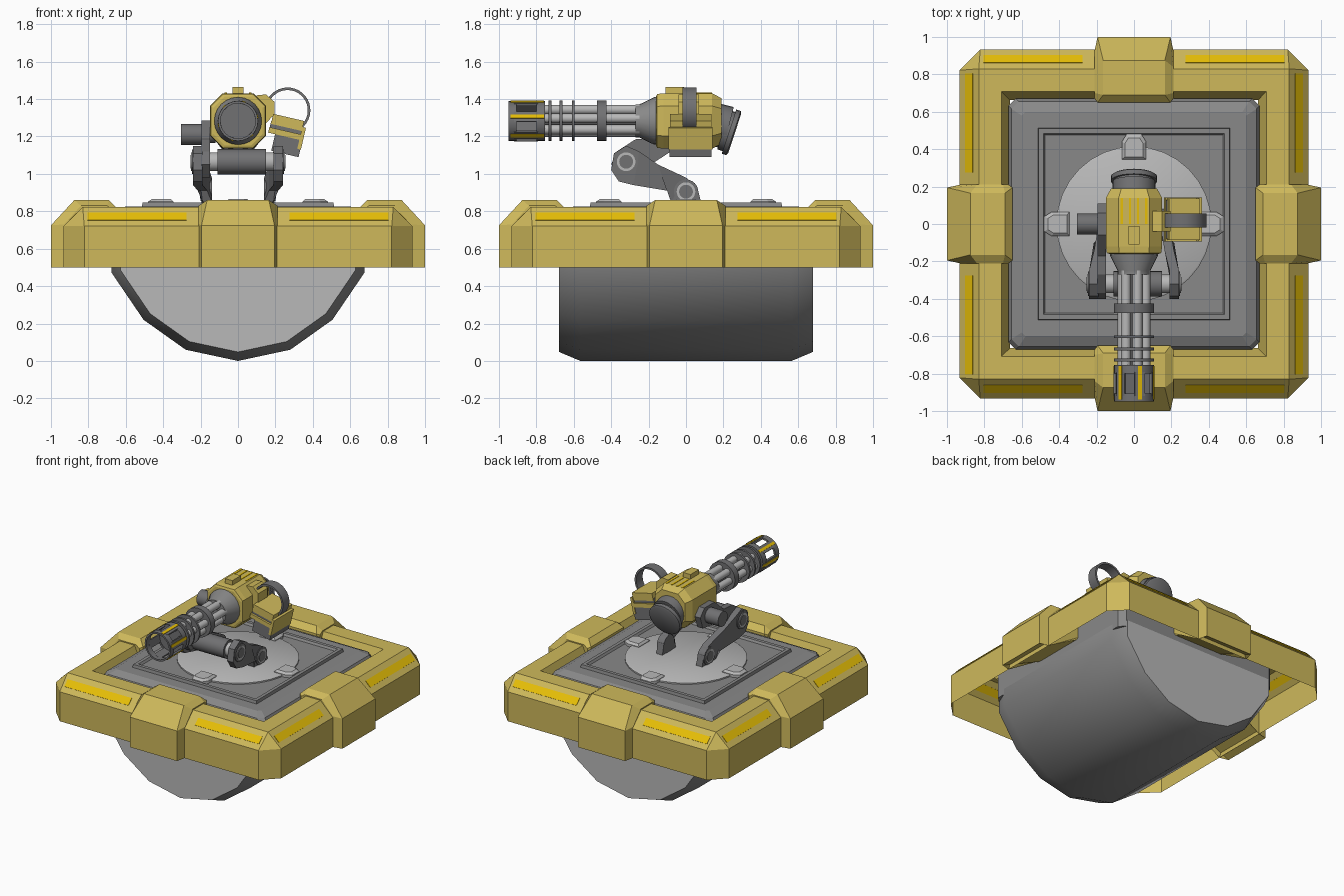
import bpy, bmesh, math
from mathutils import Vector, Matrix

if "Cube" in bpy.data.objects:
    bpy.data.objects.remove(bpy.data.objects["Cube"])


def material(name, rgb):
    m = bpy.data.materials.new(name)
    m.diffuse_color = (*rgb, 1)
    m.use_nodes = True
    m.node_tree.nodes["Principled BSDF"].inputs["Base Color"].default_value = m.diffuse_color
    return m


GOLD = material("dull gold", (0.62, 0.485, 0.105))
YELLOW = material("bright yellow", (0.80, 0.52, 0.002))
LIGHT = material("light grey", (0.48, 0.48, 0.48))
MID = material("mid grey", (0.25, 0.25, 0.25))
DARK = material("dark grey", (0.165, 0.165, 0.17))
smooth = []


def loft(name, rings, mat, caps=(True, True)):
    """Skin a list of equal-length closed rings of points."""
    bm = bmesh.new()
    vs = [[bm.verts.new(p) for p in r] for r in rings]
    n = len(rings[0])
    for a, b in zip(vs, vs[1:]):
        for i in range(n):
            j = (i + 1) % n
            bm.faces.new((a[i], a[j], b[j], b[i]))
    if caps[0]:
        bm.faces.new(vs[0])
    if caps[1]:
        bm.faces.new(vs[-1])
    bmesh.ops.remove_doubles(bm, verts=bm.verts, dist=1e-5)
    bmesh.ops.recalc_face_normals(bm, faces=bm.faces)
    me = bpy.data.meshes.new(name)
    bm.to_mesh(me)
    bm.free()
    me.materials.append(mat)
    ob = bpy.data.objects.new(name, me)
    bpy.context.collection.objects.link(ob)
    return ob


def box(name, c, s, mat, rot=(0, 0, 0)):
    x, y, z = (v / 2 for v in s)
    ob = loft(name, [[(-x, -y, k), (x, -y, k), (x, y, k), (-x, y, k)] for k in (-z, z)], mat)
    ob.location, ob.rotation_euler = c, rot
    return ob


def lathe(name, origin, axis, profile, mat, n=24, caps=True, phase=0.0):
    """Turn (distance, radius) pairs around an axis."""
    q = Vector(axis).to_track_quat('Z', 'Y')
    o = Vector(origin)
    rings = [[o + q @ Vector((r * math.cos(phase + math.tau * i / n), r * math.sin(phase + math.tau * i / n), d))
              for i in range(n)] for d, r in profile]
    ob = loft(name, rings, mat, (caps, caps))
    smooth.append(ob)
    return ob


def square(s, z, c):
    """Square ring with half size s and corner cut c."""
    k = s - c
    return [(s, -k, z), (s, k, z), (k, s, z), (-k, s, z), (-s, k, z), (-s, -k, z), (-k, -s, z), (k, -s, z)]


# --- Hull drum with chamfered, light end faces
half = [(0, 0), (.28, .06), (.505, .22), (.675, .47), (.675, .6)]
profile = half + [(-x, z) for x, z in reversed(half[1:])]


def hull_ring(y, s):
    return [(x * s, y, .68 + (z - .68) * s) for x, z in profile]


hull = loft("hull_drum", [hull_ring(-.678, .93), hull_ring(-.565, 1), hull_ring(.565, 1), hull_ring(.678, .93)], MID)
hull.data.materials.append(LIGHT)
for p in hull.data.polygons:
    if abs(p.normal.y) > .95:
        p.material_index = 1
smooth.append(hull)

# --- Deck, raised tray rim, turntable
loft("deck", [square(.672, .56, .04), square(.672, .765, .04), square(.655, .80, .04), square(.60, .826, .02)], MID)
loft("tray_rim", [square(.515, .82, 0), square(.51, .848, 0), square(.485, .848, 0), square(.475, .832, 0)], MID, (False, True))
lathe("turntable", (0, 0, .82), (0, 0, 1), [(0, .415), (.022, .415), (.028, .405)], LIGHT, 32)
base_clip = [(.04, .48), (.065, .44), (.065, .345), (-.065, .345), (-.065, .44), (-.04, .48)]
for i in range(4):
    r = Matrix.Rotation(i * math.pi / 2, 3, 'Z')
    loft(f"turntable_clip_{i}", [[r @ Vector((x * s, .40 + (y - .40) * s, z)) for x, y in base_clip]
                                 for s, z in ((1, .83), (1, .852), (.75, .866))], LIGHT)

# --- Outer frame: open shell with cut corners
loft("outer_frame", [square(.932, .5, .11), square(.932, .72, .11), square(.83, .822, 0),
                     square(.708, .822, 0), square(.664, .72, 0)], GOLD, (False, False))

# --- Clamps and bright stripes on the four sides
clamp = [(1.0, .5, .195), (1.0, .725, .195), (.875, .86, .165), (.69, .86, .165), (.65, .82, .195), (.65, .66, .195)]
inner = [(.93, .5, .21), (.93, .73, .21), (.84, .83, .21), (.70, .83, .21), (.67, .81, .21), (.67, .66, .21)]
for i in range(4):
    r = Matrix.Rotation(i * math.pi / 2, 3, 'Z')
    rings = [[r @ Vector((k * w, y, z)) for y, z, w in prof]
             for k, prof in ((-1, inner), (-1, clamp), (1, clamp), (1, inner))]
    loft(f"frame_clamp_{i}", rings, GOLD)
    for k in (-1, 1):
        c = r @ Vector((k * .54, .881, .771))
        box(f"frame_stripe_{i}_{k}", c, (.53, .056, .006), YELLOW,
            (Matrix.Rotation(i * math.pi / 2, 3, 'Z') @ Matrix.Rotation(-math.pi / 4, 3, 'X')).to_euler())

# --- Lower arms: (top y, top z, bottom y, bottom z, inner x)
stations = [(-.385, 1.11, -.40, 1.02, .19), (-.32, 1.15, -.36, .96, .19), (-.25, 1.12, -.28, .94, .19),
            (-.15, 1.05, -.10, .91, .165), (0, .98, -.08, .85, .14), (.06, .93, .08, .85, .14)]
for side, k in (("left", -1), ("right", 1)):
    loft(f"lower_arm_{side}", [[(k * x, a, b), (k * (x + .05), a, b), (k * (x + .05), c, d), (k * x, c, d)]
                               for a, b, c, d, x in stations], DARK)
    for part, x, y, z in (("foot", .14, 0, .905), ("elbow", .19, -.32, 1.065)):
        lathe(f"{part}_hub_{side}", (k * x, y, z), (k, 0, 0), [(0, .065), (.056, .065)], DARK)
        lathe(f"{part}_ring_{side}", (k * x, y, z), (k, 0, 0), [(.05, .05), (.06, .05)], LIGHT)
        lathe(f"{part}_pin_{side}", (k * x, y, z), (k, 0, 0), [(.05, .037), (.063, .037)], DARK)

# --- Elbow axle, upper arm and motor
lathe("elbow_axle", (-.2, -.32, 1.065), (1, 0, 0), [(.09, .068), (.35, .068)], DARK)
lathe("elbow_axle_shaft", (-.2, -.32, 1.065), (1, 0, 0), [(0, .05), (.40, .05)], LIGHT)
upper = [(-.40, 1.05), (-.37, 1.12), (-.27, 1.185), (-.17, 1.19), (-.06, 1.285), (.06, 1.285),
         (.11, 1.23), (.08, 1.14), (-.08, 1.12), (-.25, 1.01), (-.34, .98)]
loft("upper_arm", [[(x, y, z) for y, z in upper] for x in (-.195, -.15)], DARK)
lathe("arm_motor", (-.12, 0, 1.21), (-1, 0, 0), [(0, .045), (.07, .045), (.07, .056), (.185, .056)], DARK)

# --- Gun body, sight, top stripes
AX = 1.283


def octagon(y, s):
    w, h, c = .15 * s, .148 * s, .068 * s
    pts = [(w, h - c), (w - c, h), (c - w, h), (-w, h - c), (-w, c - h), (c - w, -h), (w - c, -h), (w, c - h)]
    return [(x, y, AX + z) for x, z in pts]


loft("gun_body", [octagon(y, s) for y, s in ((-.16, .88), (-.155, .97), (-.12, 1), (.14, 1), (.19, .82))], GOLD)
box("sight", (0, -.06, 1.44), (.06, .10, .05), GOLD)
for i, x in enumerate((-.065, -.022, .022, .065)):
    box(f"body_stripe_{i}", (x, .07, 1.431), (.012, .14, .006), YELLOW)

# --- Tilted rear cap
lathe("rear_neck", (0, .15, 1.265), (0, 1, -.25), [(0, .115), (.08, .115)], DARK)
lathe("rear_cap", (0, .230, 1.226), (0, 1, -.33), [(-.03, .11), (0, .11), (0, .124), (.025, .124), (.032, .112)], DARK)

# --- Barrel cluster along -y
lathe("barrel_cone", (0, -.15, AX), (0, -1, 0), [(0, .127), (.02, .127), (.10, .088), (.12, .088)], MID)
lathe("barrel_core", (0, -.2, AX), (0, -1, 0), [(0, .03), (.58, .03)], DARK, 12)
for name, y, t in (("clamp", -.425, .05), ("ring_a", -.595, .015), ("ring_b", -.66, .015), ("ring_c", -.72, .015)):
    lathe(f"barrel_{name}", (0, y, AX), (0, -1, 0), [(0, .108), (t, .108)], DARK)
for i in range(6):
    a = math.radians(13 + 60 * i)
    u = Vector((math.cos(a), 0, math.sin(a)))
    o = Vector((0, 0, AX))
    lathe(f"barrel_{i}", o + u * .063 + Vector((0, -.22, 0)), (0, -1, 0), [(0, .026), (.56, .026)], LIGHT, 12)
    box(f"muzzle_bar_{i}", o + u * .099 + Vector((0, -.855, 0)), (.014, .13, .056), DARK, (0, -a, 0))
    box(f"muzzle_stripe_{i}", o + u * .107 + Vector((0, -.848, 0)), (.006, .18, .02), YELLOW, (0, -a, 0))

# --- Slotted muzzle drum end rings
for name, y0, y1 in (("front", -.905, -.95), ("rear", -.755, -.80)):
    t = y0 - y1
    lathe(f"muzzle_ring_{name}", (0, y0, AX), (0, -1, 0),
          [(0, .107), (t, .107), (t, .094), (0, .094), (0, .107)], DARK, 24, False)
lathe("muzzle_back_plate", (0, -.755, AX), (0, -1, 0), [(0, .1), (.04, .1)], DARK)

# --- Magazine on the right side, tilted
tilt = (0, math.radians(13), 0)
box("magazine_lid", (.265, .025, 1.275), (.17, .22, .055), GOLD, tilt)
box("magazine_band", (.255, .025, 1.24), (.17, .205, .05), DARK, tilt)
box("magazine_case", (.252, .025, 1.215), (.18, .235, .03), GOLD, tilt)
box("magazine_side", (.340, .025, 1.19), (.02, .235, .12), GOLD, tilt)
box("magazine_base", (.262, .025, 1.155), (.15, .225, .10), DARK, tilt)
bracket = [(.10, 1.42), (.15, 1.425), (.195, 1.385), (.195, 1.32), (.15, 1.27), (.10, 1.29)]
loft("feed_bracket", [[(x, y, z) for x, z in bracket] for y in (-.04, .07)], GOLD)

# --- Curved feed belt
rings = []
for i in range(21):
    a = math.radians(155 - 210 * i / 20)
    rings.append([(.265 + r * math.cos(a), y, 1.34 + r * math.sin(a))
                  for r, y in ((.108, -.02), (.122, -.02), (.122, .055), (.108, .055))])
smooth.append(loft("feed_belt", rings, DARK))

# --- Smooth shading on the round parts
bpy.ops.object.select_all(action='DESELECT')
for ob in smooth:
    ob.select_set(True)
bpy.context.view_layer.objects.active = smooth[0]
bpy.ops.object.shade_smooth_by_angle(angle=math.radians(32))
